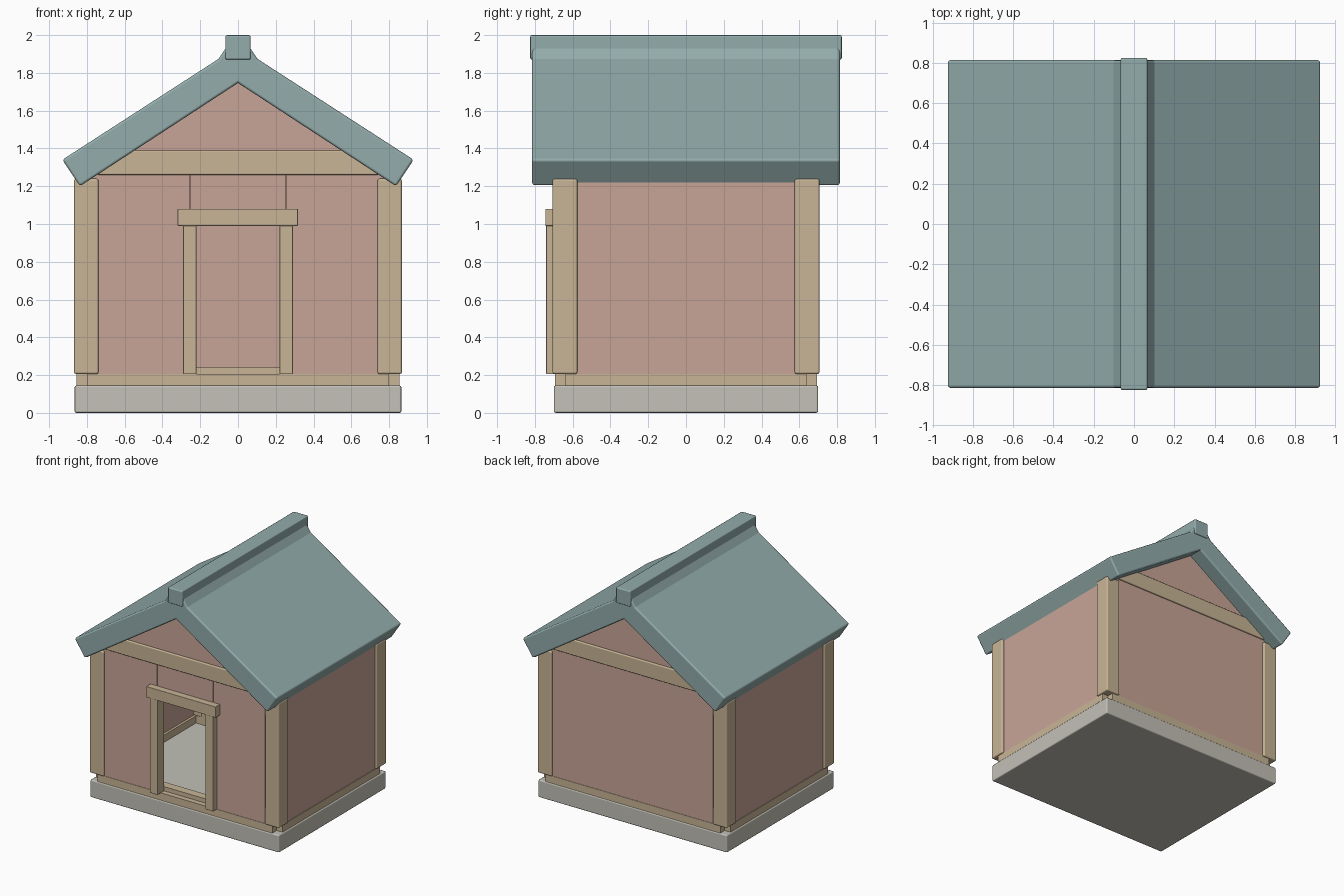
import bpy
import bmesh
from mathutils import Vector

cube = bpy.data.objects.get("Cube")
if cube:
    bpy.data.objects.remove(cube, do_unlink=True)


def material(name, rgb):
    m = bpy.data.materials.new(name)
    m.use_nodes = True
    m.diffuse_color = (*rgb, 1)
    m.node_tree.nodes["Principled BSDF"].inputs["Base Color"].default_value = (*rgb, 1)
    return m


PINK = material("dusty pink panel", (0.578, 0.376, 0.309))
TAN = material("tan timber", (0.578, 0.462, 0.305))
GREY = material("pale stone grey", (0.546, 0.533, 0.474))
TEAL = material("muted teal roofing", (0.291, 0.413, 0.410))


def prism(name, profile, y0, y1, mat, bevel=0.0):
    """Extrude an x-z profile along y, with optional rounded edges."""
    bm = bmesh.new()
    face = bm.faces.new([bm.verts.new((x, y0, z)) for x, z in profile])
    ext = bmesh.ops.extrude_face_region(bm, geom=[face])
    verts = [v for v in ext["geom"] if isinstance(v, bmesh.types.BMVert)]
    bmesh.ops.translate(bm, verts=verts, vec=Vector((0, y1 - y0, 0)))
    bmesh.ops.recalc_face_normals(bm, faces=bm.faces)
    mesh = bpy.data.meshes.new(name)
    bm.to_mesh(mesh)
    bm.free()
    mesh.materials.append(mat)
    obj = bpy.data.objects.new(name, mesh)
    bpy.context.collection.objects.link(obj)
    if bevel:
        mod = obj.modifiers.new("rounded edges", "BEVEL")
        mod.width = bevel
        mod.segments = 2
        for p in mesh.polygons:
            p.use_smooth = True
        mod.harden_normals = True
    return obj


def box(name, x, y, z, mat, bevel=0.0):
    profile = [(x[0], z[0]), (x[1], z[0]), (x[1], z[1]), (x[0], z[1])]
    return prism(name, profile, y[0], y[1], mat, bevel)


def span(side, a, b):
    """Range from a to b, mirrored when side is -1."""
    return tuple(sorted((side * a, side * b)))


# Base slab
box("base_slab", (-0.865, 0.865), (-0.70, 0.70), (0, 0.145), GREY, 0.01)

# Parts mirrored left and right
for s, side in ((1, "left"), (-1, "right")):
    box(side + "_wall", span(s, 0.81, 0.85), (-0.65, 0.65), (0.205, 1.25), PINK)
    box(side + "_sill", span(s, 0.79, 0.855), (-0.637, 0.637), (0.14, 0.205), TAN)
    box("front_panel_" + side, span(s, 0.257, 0.845), (-0.69, -0.65), (0.205, 1.3), PINK)
    box("door_jamb_" + side, span(s, 0.22, 0.29), (-0.74, -0.65), (0.205, 0.995), TAN, 0.003)
    # Corner posts
    for d, end in ((-1, "front"), (1, "back")):
        box(f"{end}_{side}_post", span(s, 0.738, 0.868), span(d, 0.575, 0.707),
            (0.205, 1.24), TAN, 0.012)
    # Roof slabs overlap each other under the ridge cap
    slab = [(0.93, 1.34), (0.837, 1.2), (-0.131, 1.832), (-0.041, 1.967)]
    prism(side + "_roof_slab", [(s * x, z) for x, z in slab], -0.815, 0.815, TEAL, 0.014)

# Parts mirrored front and back
for d, end in ((-1, "front"), (1, "back")):
    box(end + "_sill", (-0.80, 0.80), span(d, 0.65, 0.693), (0.14, 0.205), TAN)
    box(end + "_inner_plate", (-0.80, 0.80), span(d, 0.58, 0.65), (0.14, 0.24), TAN)
    box(end + "_gable_beam", (-0.745, 0.745), span(d, 0.65, 0.705), (1.26, 1.39), TAN, 0.008)

# Gables, lintel panel and back wall
prism("front_gable", [(-0.7, 1.3), (0.7, 1.3), (0, 1.78)], -0.69, -0.65, PINK)
box("panel_above_door", (-0.253, 0.253), (-0.69, -0.65), (1.0, 1.3), PINK)
prism("back_wall", [(-0.845, 0.205), (0.845, 0.205), (0.845, 1.23), (0, 1.78), (-0.845, 1.23)],
      0.65, 0.69, PINK)

# Door lintel
box("door_lintel", (-0.32, 0.317), (-0.745, -0.65), (0.99, 1.08), TAN, 0.003)

# Ridge cap
box("ridge_cap", (-0.067, 0.067), (-0.825, 0.825), (1.87, 2.0), TEAL, 0.01)
